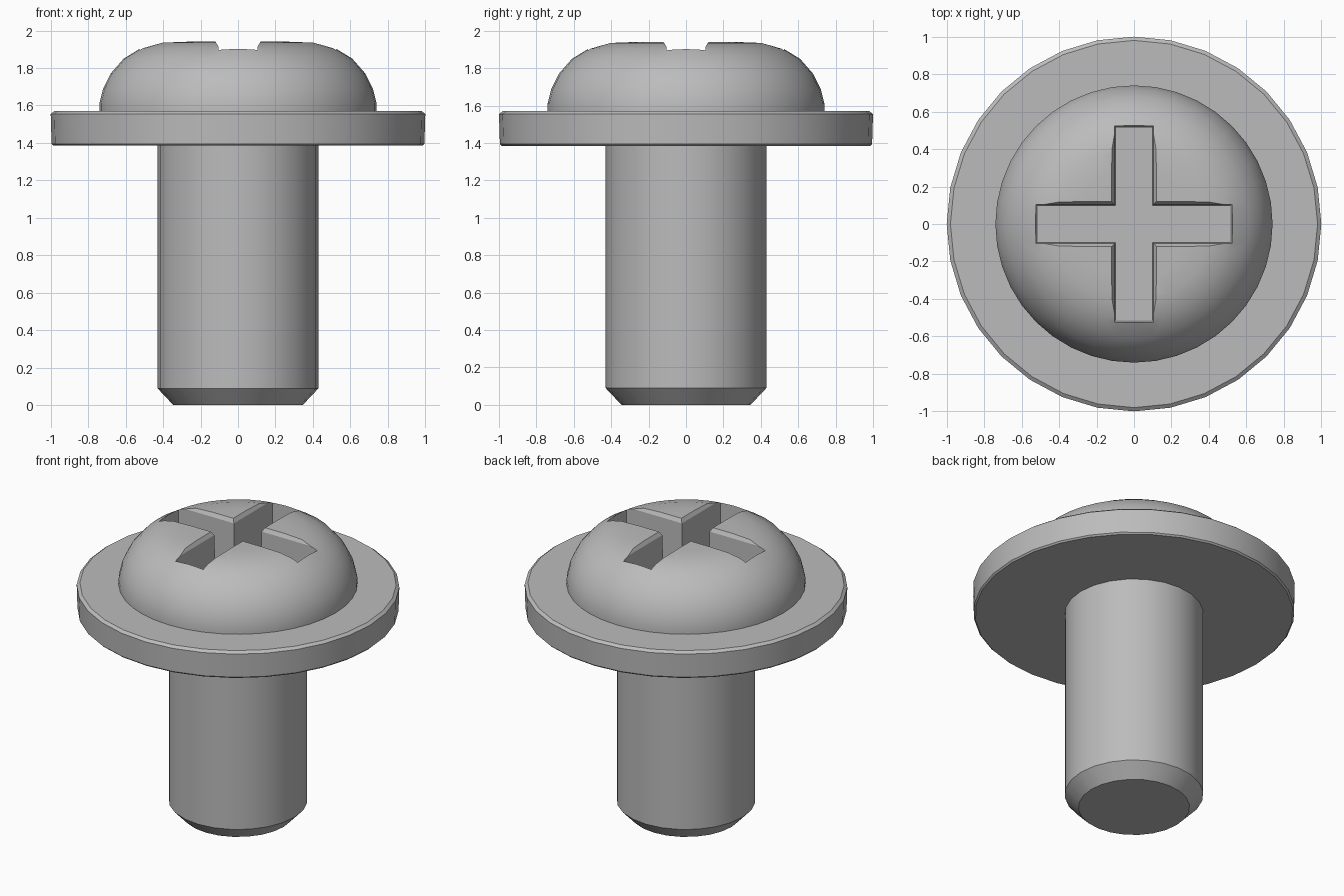
import bpy, bmesh, math

cube = bpy.data.objects.get("Cube")
if cube:
    bpy.data.objects.remove(cube, do_unlink=True)

steel = bpy.data.materials.new("grey steel")
steel.use_nodes = True
colour = (0.5, 0.5, 0.5, 1)
steel.diffuse_color = colour
steel.node_tree.nodes["Principled BSDF"].inputs["Base Color"].default_value = colour


def add_object(name, bm):
    bmesh.ops.recalc_face_normals(bm, faces=bm.faces)
    mesh = bpy.data.meshes.new(name)
    bm.to_mesh(mesh)
    bm.free()
    mesh.materials.append(steel)
    obj = bpy.data.objects.new(name, mesh)
    bpy.context.collection.objects.link(obj)
    return obj


def loft(name, rings):
    """Closed solid through matching rings of points, capped at both ends."""
    bm = bmesh.new()
    rows = [[bm.verts.new(p) for p in ring] for ring in rings]
    n = len(rows[0])
    for low, high in zip(rows, rows[1:]):
        for i in range(n):
            j = (i + 1) % n
            bm.faces.new((low[i], low[j], high[j], high[i]))
    bm.faces.new(rows[0][::-1])
    bm.faces.new(rows[-1])
    return add_object(name, bm)


def turned(name, profile, sides):
    """Solid of revolution from (radius, height) pairs."""
    angles = [math.tau * i / sides for i in range(sides)]
    return loft(name, [[(r * math.cos(a), r * math.sin(a), z) for a in angles]
                       for r, z in profile])


def cross_ring(w, length, z):
    """Plus-shaped outline with half-width w and arm half-length."""
    arm = [(length, -w), (length, w), (w, w)]
    ring = []
    for _ in range(4):
        ring += [(x, y, z) for x, y in arm]
        arm = [(-y, x) for x, y in arm]
    return ring


def smooth(obj):
    bpy.ops.object.select_all(action='DESELECT')
    obj.select_set(True)
    bpy.context.view_layer.objects.active = obj
    bpy.ops.object.shade_smooth_by_angle(angle=math.radians(30))


# Shaft with a chamfered tip
shaft = turned("shaft", [(0.345, 0), (0.43, 0.09), (0.43, 1.42)], 24)

# Washer with a slightly eased rim
washer = turned("washer", [(0.985, 1.385), (0.995, 1.395), (1, 1.555), (0.98, 1.57)], 32)

# Domed head
head = turned("head", [(0.74, 1.56), (0.74, 1.61), (0.72, 1.69), (0.68, 1.77),
                       (0.61, 1.85), (0.52, 1.905), (0.42, 1.935), (0.3, 1.94)], 40)

# Cross recess cut into the head, flared at its mouth
cutter = loft("recess_cutter", [cross_ring(0.1, 0.515, 1.6), cross_ring(0.105, 0.525, 1.915),
                                cross_ring(0.12, 0.53, 1.94), cross_ring(0.12, 0.53, 2.1)])
cutter.hide_render = True
cut = head.modifiers.new("recess", 'BOOLEAN')
cut.operation = 'DIFFERENCE'
cut.solver = 'EXACT'
cut.object = cutter
bpy.context.view_layer.objects.active = head
bpy.ops.object.modifier_apply(modifier=cut.name)
bpy.data.objects.remove(cutter, do_unlink=True)

for part in (shaft, washer, head):
    smooth(part)
